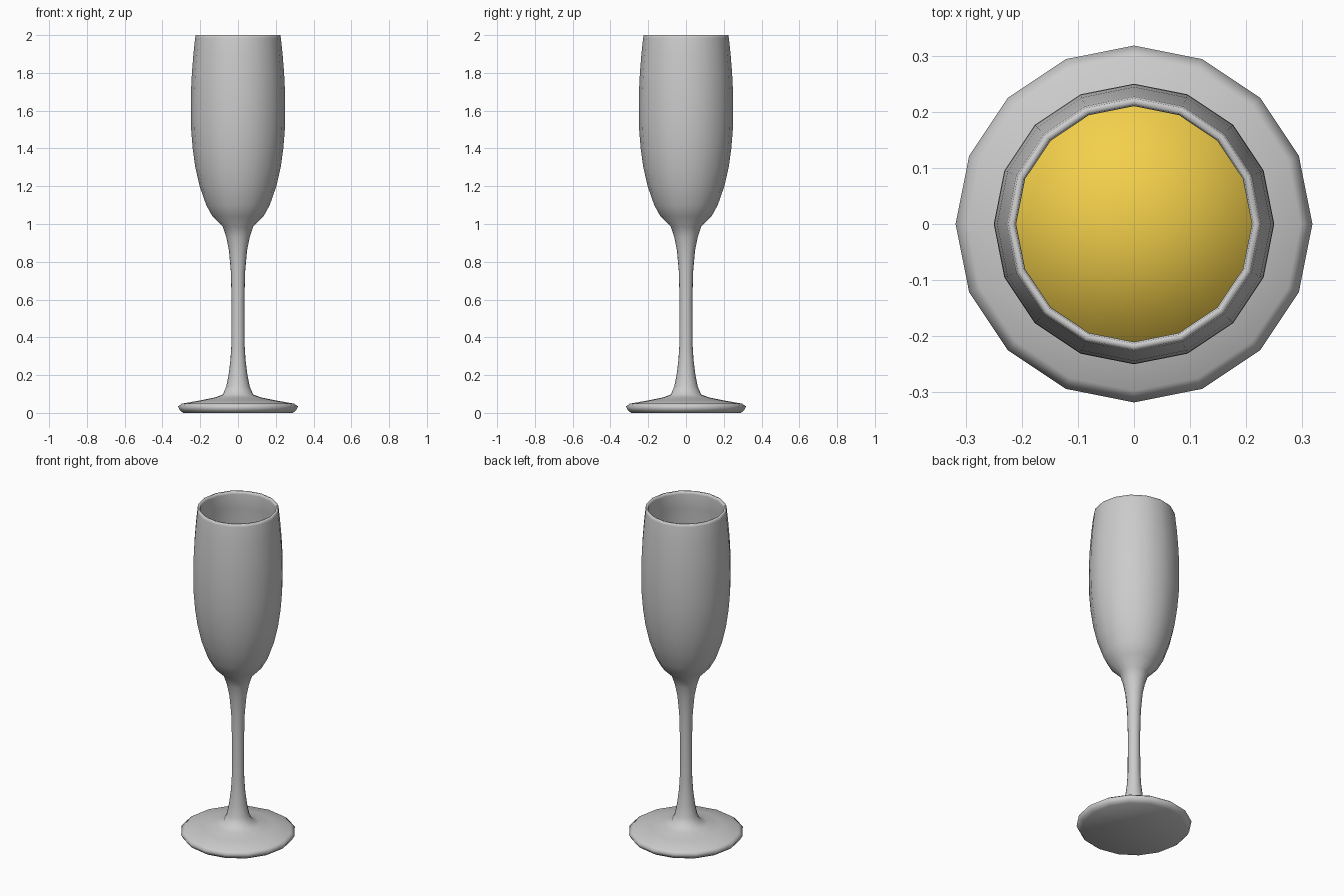
import bpy, bmesh
from math import cos, sin, pi

if "Cube" in bpy.data.objects:
    bpy.data.objects.remove(bpy.data.objects["Cube"])

SIDES = 16


def lathe(name, profile):
    """Revolve (radius, z) points round z; radius 0 gives a pole."""
    bm = bmesh.new()
    rings = []
    for r, z in profile:
        n = 1 if r == 0 else SIDES
        rings.append([bm.verts.new((r * cos(2 * pi * i / SIDES), r * sin(2 * pi * i / SIDES), z))
                      for i in range(n)])
    for a, b in zip(rings, rings[1:]):
        for i in range(SIDES):
            j = (i + 1) % SIDES
            quad = [a[i % len(a)], a[j % len(a)], b[j % len(b)], b[i % len(b)]]
            bm.faces.new(list(dict.fromkeys(quad)))
    bmesh.ops.recalc_face_normals(bm, faces=bm.faces)
    mesh = bpy.data.meshes.new(name)
    bm.to_mesh(mesh)
    bm.free()
    mesh.shade_smooth()
    obj = bpy.data.objects.new(name, mesh)
    bpy.context.collection.objects.link(obj)
    return obj


# Bowl wall, from the stem up to just below the rim
bowl = [(0.135, 1.04), (0.168, 1.1), (0.203, 1.2), (0.226, 1.3), (0.24, 1.4),
        (0.248, 1.5), (0.25, 1.6), (0.249, 1.7), (0.244, 1.8), (0.236, 1.9)]
WALL = 0.018
inner = [(r - WALL, z) for r, z in bowl[1:]]

# Glass: foot, stem, outer bowl, rim, inner bowl
foot_stem = [(0, 0), (0.29, 0), (0.306, 0.012), (0.318, 0.034), (0.297, 0.049),
             (0.2, 0.066), (0.12, 0.082), (0.08, 0.098), (0.062, 0.14), (0.05, 0.2),
             (0.04, 0.28), (0.035, 0.36), (0.034, 0.6), (0.038, 0.75), (0.048, 0.86),
             (0.062, 0.93), (0.08, 0.985)]
rim = [(0.227, 1.985), (0.224, 2.0), (0.213, 2.0), (0.21, 1.985)]
lathe("flute_glass", foot_stem + bowl + rim + inner[::-1] + [(0.1, 1.045), (0, 1.03)])

# Drink filling the inside of the bowl
LEVEL = 1.7
fill = [(r - 0.002, z) for r, z in inner if z <= LEVEL]
drink = lathe("drink", [(0, 1.035), (0.098, 1.05)] + fill + [(0, LEVEL)])
mat = bpy.data.materials.new("golden_drink")
mat.diffuse_color = (0.9, 0.63, 0.07, 1)
mat.use_nodes = True
mat.node_tree.nodes["Principled BSDF"].inputs["Base Color"].default_value = mat.diffuse_color
drink.data.materials.append(mat)
